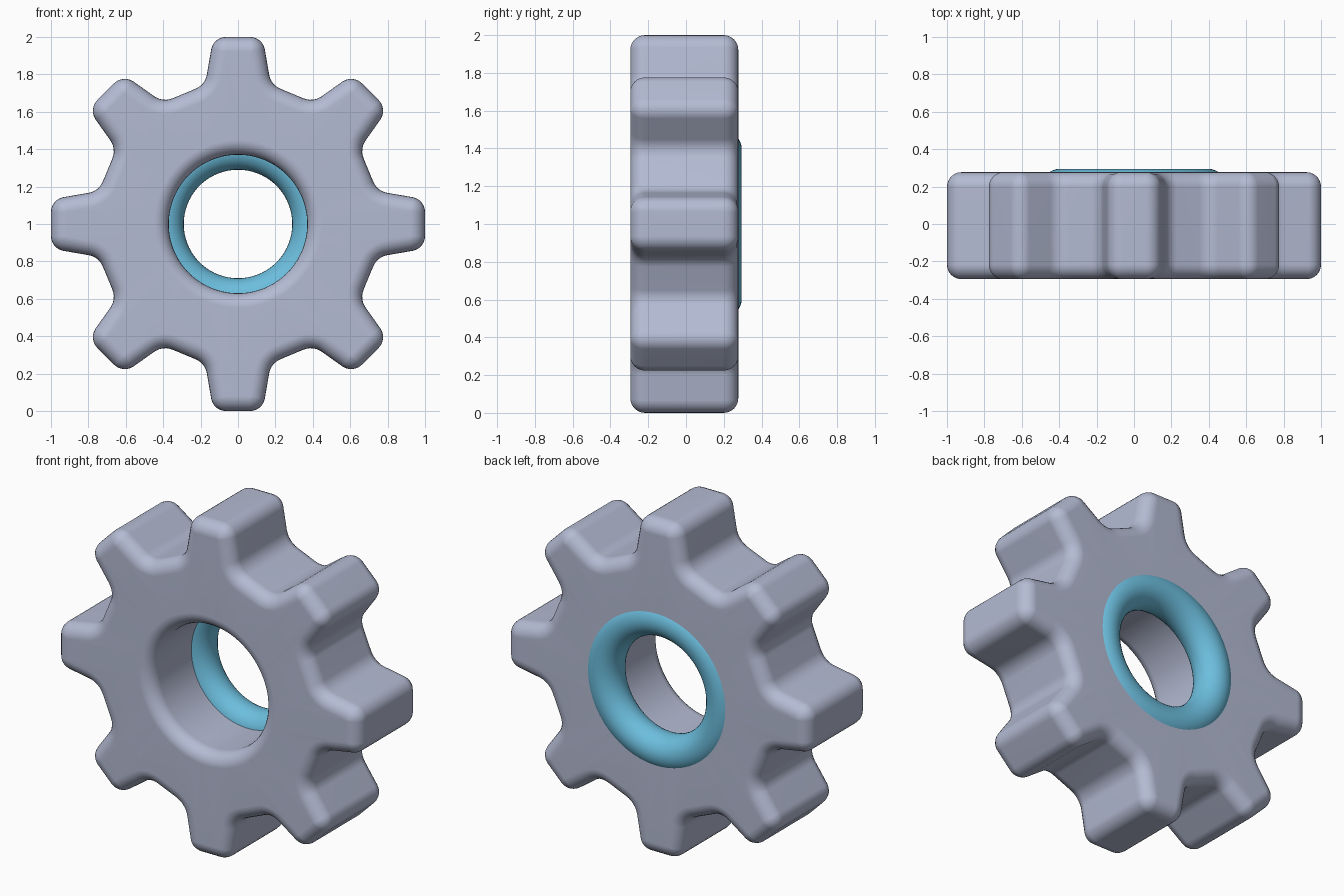
import bpy, bmesh, math
from mathutils import Vector

if "Cube" in bpy.data.objects:
    bpy.data.objects.remove(bpy.data.objects["Cube"])

TEETH, STEPS = 8, 6
FRONT, BACK = -0.295, 0.277
BEVEL, BORE = 0.078, 0.37


def material(name, rgb):
    m = bpy.data.materials.new(name)
    m.diffuse_color = (*rgb, 1)
    m.use_nodes = True
    m.node_tree.nodes["Principled BSDF"].inputs["Base Color"].default_value = m.diffuse_color
    return m


def fillet(prev, cur, nxt, radius):
    """Rounded corner as (point, outward normal) pairs; path runs clockwise."""
    d1, d2 = (cur - prev).normalized(), (nxt - cur).normalized()
    n1, n2 = Vector((-d1.y, d1.x)), Vector((-d2.y, d2.x))
    turn = math.atan2(d1.x * d2.y - d1.y * d2.x, d1.dot(d2))
    side = 1 if turn < 0 else -1          # +1 convex, -1 concave
    start = cur - d1 * radius * math.tan(abs(turn) / 2)
    centre = start - n1 * radius * side
    out = []
    for k in range(STEPS + 1):
        a = turn * k / STEPS
        n = Vector((n1.x * math.cos(a) - n1.y * math.sin(a),
                    n1.x * math.sin(a) + n1.y * math.cos(a)))
        out.append((centre + n * radius * side, n))
    return out


# Sharp tooth outline, four corners per tooth
corners = []
for i in range(TEETH):
    a = -2 * math.pi * i / TEETH
    c, s = math.cos(a), math.sin(a)
    for x, z, r in ((-0.176, 0.744, 0.10), (-0.132, 1, 0.08),
                    (0.132, 1, 0.08), (0.176, 0.744, 0.10)):
        corners.append((Vector((x * c - z * s, x * s + z * c)), r))
outline = []
for i, (p, r) in enumerate(corners):
    outline += fillet(corners[i - 1][0], p, corners[(i + 1) % len(corners)][0], r)
N = len(outline)

# Bore circle, starting at the same angle as the outline
a0 = math.atan2(outline[0][0].y, outline[0][0].x)
circle = [Vector((math.cos(a0 - 2 * math.pi * k / N),
                  math.sin(a0 - 2 * math.pi * k / N))) for k in range(N)]

# Closed loop of rings: outer wall, back face, bore, front face
arc = [math.pi / 2 * k / 6 for k in range(7)]
rings = []


def outer_ring(inset, y):
    rings.append([(p.x - n.x * inset, y, p.y - n.y * inset + 1) for p, n in outline])


def bore_ring(grow, y):
    rings.append([(v.x * (BORE + grow), y, v.y * (BORE + grow) + 1) for v in circle])


for a in reversed(arc):
    outer_ring(BEVEL * (1 - math.cos(a)), FRONT + BEVEL * (1 - math.sin(a)))
for a in arc:
    outer_ring(BEVEL * (1 - math.cos(a)), BACK - BEVEL * (1 - math.sin(a)))
for a in reversed(arc):
    bore_ring(BEVEL * (1 - math.cos(a)), BACK - BEVEL * (1 - math.sin(a)))
for a in arc:
    bore_ring(BEVEL * (1 - math.cos(a)), FRONT + BEVEL * (1 - math.sin(a)))

bm = bmesh.new()
verts = [[bm.verts.new(co) for co in ring] for ring in rings]
for j in range(len(verts)):
    r1, r2 = verts[j], verts[(j + 1) % len(verts)]
    for k in range(N):
        m = (k + 1) % N
        bm.faces.new((r1[k], r1[m], r2[m], r2[k]))
bmesh.ops.recalc_face_normals(bm, faces=bm.faces[:])
mesh = bpy.data.meshes.new("gear_body")
bm.to_mesh(mesh)
bm.free()
mesh.materials.append(material("grey_blue", (0.456, 0.497, 0.651)))
gear = bpy.data.objects.new("gear_body", mesh)
bpy.context.collection.objects.link(gear)
mesh.shade_smooth()
gear.modifiers.new("flat_face_normals", 'WEIGHTED_NORMAL').keep_sharp = True

# Ring seated in the back of the bore
bpy.ops.mesh.primitive_torus_add(major_radius=0.395, minor_radius=0.105,
                                 major_segments=96, minor_segments=32,
                                 location=(0, 0.19, 1),
                                 rotation=(math.pi / 2, 0, 0))
ring = bpy.context.object
ring.name = "hub_ring"
ring.data.materials.append(material("sky_blue", (0.15, 0.515, 0.73)))
ring.data.shade_smooth()
